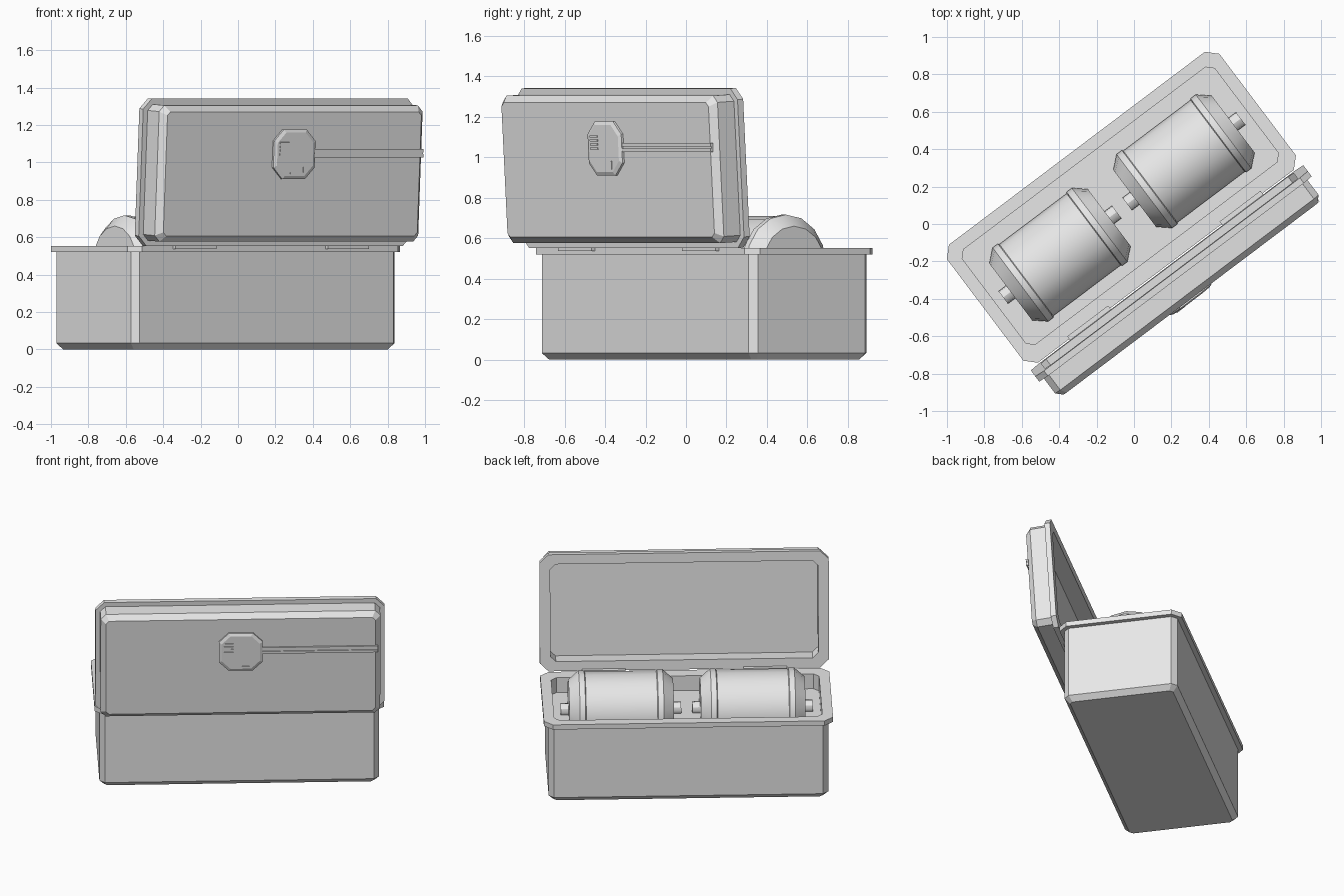
import bpy
import bmesh
from math import radians, cos, sin, tau
from mathutils import Matrix, Vector

cube = bpy.data.objects.get("Cube")
if cube:
    bpy.data.objects.remove(cube)

GREY = (0.8, 0.8, 0.8, 1)
grey = bpy.data.materials.new("light grey")
grey.use_nodes = True
grey.diffuse_color = GREY
grey.node_tree.nodes["Principled BSDF"].inputs["Base Color"].default_value = GREY

# Frames: the case is turned on the ground, the lid stands open on its hinge
CASE = Matrix.Rotation(radians(37), 4, "Z")
LID = (CASE @ Matrix.Translation((0, -0.29, 0.555))
       @ Matrix.Rotation(radians(90 + 3.4), 4, "X"))


def finish(bm, name, frame, smooth=False):
    bmesh.ops.recalc_face_normals(bm, faces=bm.faces)
    mesh = bpy.data.meshes.new(name)
    bm.to_mesh(mesh)
    bm.free()
    mesh.materials.append(grey)
    obj = bpy.data.objects.new(name, mesh)
    bpy.context.collection.objects.link(obj)
    obj.matrix_world = frame
    if smooth:
        bpy.ops.object.select_all(action="DESELECT")
        obj.select_set(True)
        bpy.context.view_layer.objects.active = obj
        bpy.ops.object.shade_smooth_by_angle(angle=radians(30))
    return obj


def loft(name, rings, frame, smooth=False):
    """Join rings of points into a closed skin with capped ends."""
    bm = bmesh.new()
    loops = [[bm.verts.new(p) for p in ring] for ring in rings]
    for a, b in zip(loops, loops[1:]):
        for i in range(len(a)):
            j = (i + 1) % len(a)
            bm.faces.new((a[i], a[j], b[j], b[i]))
    bm.faces.new(loops[0])
    bm.faces.new(loops[-1])
    return finish(bm, name, frame, smooth)


def cut_rect(hx, hy, cut, z, cx=0, cy=0):
    """Rectangle with cut corners at height z."""
    a, b = hx - cut, hy - cut
    pts = [(hx, -b), (hx, b), (a, hy), (-a, hy),
           (-hx, b), (-hx, -b), (-a, -hy), (a, -hy)]
    return [Vector((cx + x, cy + y, z)) for x, y in pts]


def box(name, lo, hi, frame):
    bm = bmesh.new()
    bmesh.ops.create_cube(bm, size=1)
    lo, hi = Vector(lo), Vector(hi)
    for v in bm.verts:
        v.co = [(l + h) / 2 + c * (h - l) for l, h, c in zip(lo, hi, v.co)]
    return finish(bm, name, frame)


def lathe(name, profile, centre, frame, sides=16):
    """Turn (along, radius) pairs about the x direction."""
    cx, cy, cz = centre
    rings = [[Vector((cx + x, cy + r * cos(tau * i / sides),
                      cz + r * sin(tau * i / sides))) for i in range(sides)]
             for x, r in profile]
    return loft(name, rings, frame, True)


def shell(name, heights, cy, inner_hy, inner_cy, frame):
    """Bevelled tub with a flange and a recess."""
    base, bevel, flange, lip, floor = heights
    loft(name, [
        cut_rect(0.85, 0.333, 0.02, base, cy=cy),
        cut_rect(0.882, 0.365, 0.033, bevel, cy=cy),
        cut_rect(0.882, 0.365, 0.033, flange, cy=cy),
        cut_rect(0.912, 0.395, 0.055, flange, cy=cy),
        cut_rect(0.912, 0.395, 0.055, lip, cy=cy),
        cut_rect(0.845, inner_hy, 0.035, lip, cy=inner_cy),
        cut_rect(0.845, inner_hy, 0.035, floor, cy=inner_cy)], frame)


# Case and open lid
shell("case_body", (0, 0.033, 0.52, 0.553, 0.45), 0.112, 0.318, 0.122, CASE)
shell("lid", (0.17, 0.137, 0.035, 0, 0.1), 0.394, 0.33, 0.394, LID)

# Two canisters with raised end bands, tapered caps and end pins
half = [(0.225, 0.24), (0.23, 0.247), (0.265, 0.247), (0.33, 0.19)]
drum = [(-x, r) for x, r in reversed(half)] + half
pin = [(-0.38, 0.042), (0.38, 0.042)]
for side, cx in (("left", 0.415), ("right", -0.415)):
    centre = (cx, 0.107, 0.47)
    lathe(side + "_canister", drum, centre, CASE)
    lathe(side + "_canister_pins", pin, centre, CASE, 12)
    # Hinge under the lid
    hx = 0.51 if cx > 0 else -0.51
    box(side + "_hinge", (hx - 0.137, -0.305, 0.537),
        (hx + 0.137, -0.265, 0.566), CASE)

# Lock plate on the outside of the lid
loft("lock_plate", [cut_rect(0.138, 0.133, 0.062, 0.165, cy=0.5),
                    cut_rect(0.138, 0.133, 0.062, 0.182, cy=0.5),
                    cut_rect(0.12, 0.116, 0.055, 0.19, cy=0.5)], LID)

# Vent slats and corner trim on the lock plate
for i in range(4):
    y = 0.495 + i * 0.02
    box(f"vent_slat_{i + 1}", (-0.105, y, 0.188), (-0.045, y + 0.01, 0.195), LID)
box("plate_trim_bottom", (-0.03, 0.396, 0.186), (0.062, 0.402, 0.194), LID)
box("plate_trim_side", (0.056, 0.396, 0.186), (0.062, 0.44, 0.194), LID)

# Double rail running from the lock plate to the lid's side
for name, y in (("lower_rail", 0.483), ("upper_rail", 0.51)):
    box(name, (0.12, y, 0.165), (0.865, y + 0.017, 0.18), LID)
box("rail_base", (0.12, 0.483, 0.165), (0.865, 0.527, 0.174), LID)
